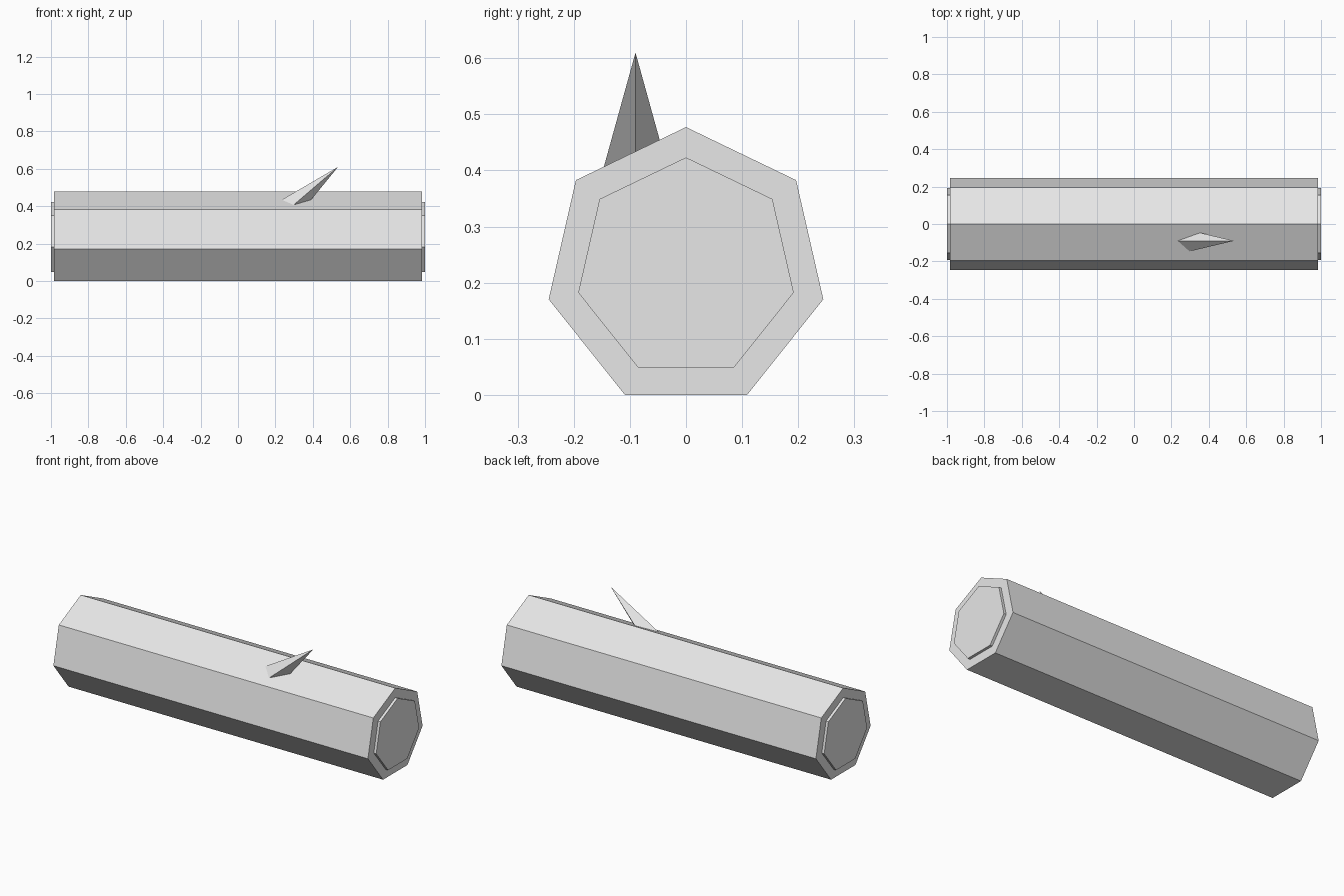
import bpy
import bmesh
from math import sin, cos, pi
from mathutils import Vector

if "Cube" in bpy.data.objects:
    bpy.data.objects.remove(bpy.data.objects["Cube"], do_unlink=True)

# Single grey material
grey = bpy.data.materials.new("light_grey")
grey.use_nodes = True
grey.diffuse_color = (0.8, 0.8, 0.8, 1)
grey.node_tree.nodes["Principled BSDF"].inputs["Base Color"].default_value = (0.8, 0.8, 0.8, 1)


def ring(bm, centre, u, v, radius, sides):
    """Regular polygon of vertices; the first one points along u."""
    angles = [2 * pi * i / sides for i in range(sides)]
    return [bm.verts.new(centre + radius * (cos(a) * u + sin(a) * v)) for a in angles]


def finish(name, bm):
    bmesh.ops.recalc_face_normals(bm, faces=bm.faces[:])
    mesh = bpy.data.meshes.new(name)
    bm.to_mesh(mesh)
    bm.free()
    mesh.materials.append(grey)
    obj = bpy.data.objects.new(name, mesh)
    bpy.context.collection.objects.link(obj)
    return obj


SIDES = 7
RADIUS = 0.251
UP, ACROSS = Vector((0, 0, 1)), Vector((0, 1, 0))
AXIS_Z = RADIUS * cos(pi / SIDES)


def log_prism(name, radius, x0, x1):
    bm = bmesh.new()
    a, b = (ring(bm, Vector((x, 0, AXIS_Z)), UP, ACROSS, radius, SIDES) for x in (x0, x1))
    bm.faces.new(a)
    bm.faces.new(b)
    for i in range(SIDES):
        j = (i + 1) % SIDES
        bm.faces.new((a[i], a[j], b[j], b[i]))
    return finish(name, bm)


# Seven-sided log lying along x
log_prism("log_body", RADIUS, -0.985, 0.985)

# Raised plates on both cut ends
for side, s in (("left", 1), ("right", -1)):
    log_prism(side + "_end_plate", 0.197, s * 0.975, s * 1.0)

# Four-sided pointed twig leaning towards +x, rooted inside the log
tip = Vector((0.535, -0.09, 0.61))
lean = Vector((0.76, 0, 0.65)).normalized()
length = 0.4
bm = bmesh.new()
base = ring(bm, tip - lean * length, lean.cross(ACROSS), ACROSS, length * 0.18, 4)
top = bm.verts.new(tip)
bm.faces.new(base)
for i in range(4):
    bm.faces.new((base[i], base[(i + 1) % 4], top))
finish("twig", bm)
